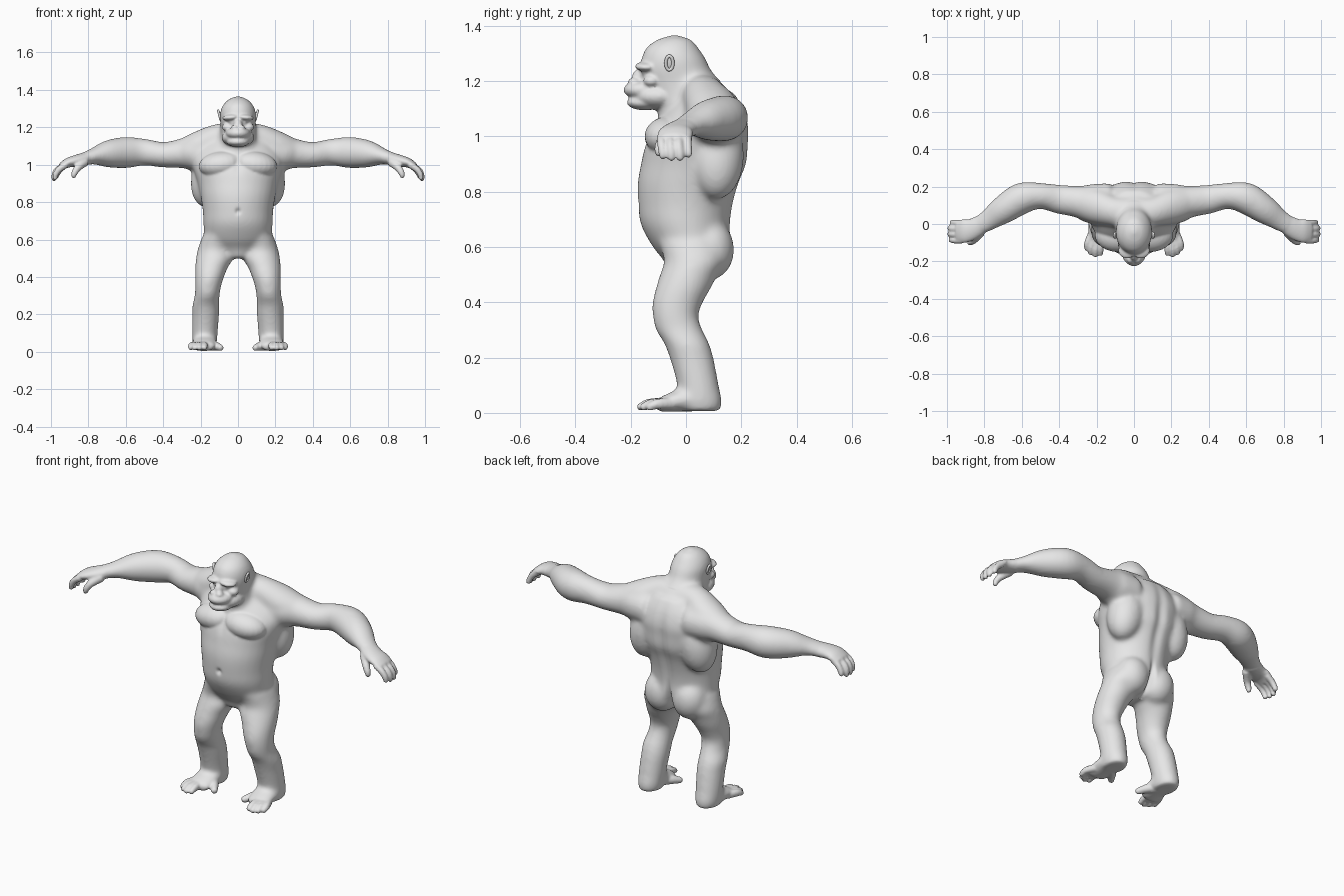
import bpy, bmesh, math
from mathutils import Vector, Matrix

if "Cube" in bpy.data.objects:
    bpy.data.objects.remove(bpy.data.objects["Cube"])

X, Y, Z = Vector((1, 0, 0)), Vector((0, 1, 0)), Vector((0, 0, 1))
skin = bpy.data.materials.new("grey_skin")
skin.diffuse_color = (0.8, 0.8, 0.8, 1)
skin.use_nodes = True
skin.node_tree.nodes["Principled BSDF"].inputs["Base Color"].default_value = skin.diffuse_color


def catmull(p0, p1, p2, p3, t):
    return [0.5 * (2*b + (c-a)*t + (2*a-5*b+4*c-d)*t*t + (3*b-a-3*c+d)*t**3)
            for a, b, c, d in zip(p0, p1, p2, p3)]


def loft(bm, rows, u, axis=None, side=1, cap=0.5, steps=4, n=20):
    """Smooth tube through rows of (x, y, z, radius_u, radius_v)."""
    r = [rows[0]] + list(rows) + [rows[-1]]
    path = [catmull(*r[i:i+4], k/steps) for i in range(len(rows)-1) for k in range(steps)]
    path.append(rows[-1])
    pts = [Vector(p[:3]) for p in path]
    rings, ends = [], []
    for i, p in enumerate(path):
        t = axis or (pts[min(i+1, len(pts)-1)] - pts[max(i-1, 0)]).normalized()
        uu = (u - t * u.dot(t)).normalized()
        v = t.cross(uu)
        ring = [pts[i] + uu*p[3]*math.cos(a) + v*p[4]*math.sin(a)
                for a in (2*math.pi*k/n for k in range(n))]
        rings.append([bm.verts.new((q.x*side, q.y, q.z)) for q in ring])
        if i in (0, len(path)-1):
            q = pts[i] + t * min(p[3:]) * cap * (1 if i else -1)
            ends.append(bm.verts.new((q.x*side, q.y, q.z)))
    for a, b in zip(rings, rings[1:]):
        for k in range(n):
            bm.faces.new((a[k], a[(k+1) % n], b[(k+1) % n], b[k]))
    for k in range(n):
        bm.faces.new((ends[0], rings[0][(k+1) % n], rings[0][k]))
        bm.faces.new((ends[1], rings[-1][k], rings[-1][(k+1) % n]))


def blob(bm, c, r, side=1, rot=0):
    m = Matrix.Translation((c[0]*side, c[1], c[2])) @ Matrix.Rotation(rot*side, 4, 'Y') \
        @ Matrix.Diagonal((*r, 1))
    bmesh.ops.create_uvsphere(bm, u_segments=24, v_segments=16, radius=1, matrix=m)


def fuse(bm, name, voxel, rounds):
    """Blend overlapping volumes into one smooth skin."""
    bmesh.ops.recalc_face_normals(bm, faces=bm.faces)
    me = bpy.data.meshes.new(name)
    bm.to_mesh(me)
    bm.free()
    ob = bpy.data.objects.new(name, me)
    bpy.context.collection.objects.link(ob)
    rm = ob.modifiers.new("blend", 'REMESH')
    rm.mode, rm.voxel_size, rm.use_smooth_shade = 'VOXEL', voxel, True
    sm = ob.modifiers.new("relax", 'SMOOTH')
    sm.factor, sm.iterations = 0.5, rounds
    out = bpy.data.meshes.new_from_object(ob.evaluated_get(bpy.context.evaluated_depsgraph_get()))
    bpy.data.objects.remove(ob)
    return out


# ---- large masses -------------------------------------------------------
bm = bmesh.new()
torso = [(.50, .0, .05, .06), (.55, .02, .13, .1), (.6, .02, .175, .14), (.68, 0, .185, .163),
         (.75, 0, .188, .173), (.83, .01, .2, .185), (.9, .03, .215, .193),
         (.97, .04, .235, .188), (1.03, .055, .24, .175), (1.1, .07, .2, .14), (1.16, .075, .13, .1)]
loft(bm, [(0, cy, z, a, b) for z, cy, a, b in torso], X, Z, cap=0, n=32)
# skull running down into the neck
skull = [(1.05, .05, .14, .15), (1.1, .045, .12, .15), (1.15, .015, .1, .155), (1.2, -.02, .094, .145),
         (1.24, -.04, .097, .13), (1.28, -.045, .096, .117), (1.32, -.05, .08, .095), (1.35, -.042, .052, .064)]
loft(bm, [(0, cy, z, a, b) for z, cy, a, b in skull], X, Z, cap=.4, n=32)

arm = [(.14, .1, 1.06, .12, .1), (.24, .11, 1.063, .105, .095), (.3, .12, 1.06, .086, .08),
       (.4, .132, 1.053, .078, .068), (.5, .15, 1.067, .07, .072), (.6, .137, 1.065, .085, .084),
       (.7, .075, 1.057, .076, .072), (.78, .02, 1.043, .058, .042), (.85, -.02, 1.022, .052, .034)]
leg = [(.62, .1, .02, .09, .12), (.55, .12, .03, .095, .11), (.5, .125, .01, .1, .105),
       (.45, .142, -.01, .088, .1), (.4, .152, -.03, .078, .092), (.35, .16, -.038, .07, .083),
       (.3, .165, -.025, .067, .085), (.25, .172, .003, .072, .082), (.2, .172, .02, .072, .08),
       (.14, .175, .035, .07, .077), (.09, .177, .045, .068, .076), (.04, .178, .05, .065, .082),
       (.006, .178, .05, .058, .075)]
trap = [(0, .06, 1.15, .09, .07), (.1, .065, 1.145, .08, .075), (.2, .095, 1.1, .095, .083),
        (.3, .12, 1.065, .08, .07)]
for s in (1, -1):
    loft(bm, arm, Y, side=s)
    loft(bm, trap, Y, side=s)
    loft(bm, [(x, y, z, a, b) for z, x, y, a, b in leg], X, Z, side=s, cap=0)
    blob(bm, (.085, .085, .59), (.095, .09, .11), s)            # buttock
    blob(bm, (.15, .11, .93), (.1, .1, .16), s, -.2)            # back muscle
    loft(bm, [(.18, .07, .05, .06, .044), (.178, -.02, .046, .068, .042),
              (.188, -.1, .028, .066, .026)], X, -Y, side=s)    # foot
body_mass = fuse(bm, "mass", .011, 12)

# ---- finer features blended on top --------------------------------------
bm = bmesh.new()
bm.from_mesh(body_mass)
blob(bm, (0, -.095, 1.145), (.088, .1, .05))                    # jaw
blob(bm, (0, -.15, 1.168), (.066, .076, .037))                  # upper lip
blob(bm, (0, -.148, 1.122), (.06, .066, .028))                  # lower lip
blob(bm, (0, -.165, 1.215), (.024, .03, .03))                   # nose bridge
for s in (1, -1):
    blob(bm, (.085, -.06, 1.0), (.125, .09, .072), s, .1)       # chest muscle
    blob(bm, (.037, -.142, 1.253), (.048, .043, .017), s, .1)   # brow
    blob(bm, (.036, -.148, 1.232), (.014, .014, .01), s)        # eye
    blob(bm, (.055, -.125, 1.2), (.032, .03, .022), s)          # cheek
    blob(bm, (.018, -.19, 1.197), (.02, .021, .015), s)         # nostril wing
    # palm, fingers and thumb
    loft(bm, [(.82, -.005, 1.03, .052, .036), (.87, -.03, 1.02, .058, .031),
              (.91, -.038, 1.01, .064, .026), (.945, -.04, .99, .058, .02)], Y, side=s)
    for k in range(4):
        y, d = -.088 + .031*k, (.006, 0, 0, .012)[k]
        loft(bm, [(.92, y, 1.0, .018, .018), (.965 - d, y, .973, .017, .017),
                  (.983 - d, y+.003, .942, .015, .015), (.984 - d, y+.005, .915 + d, .012, .012)],
             Y, side=s, n=12)
    loft(bm, [(.82, -.045, 1.015, .026, .026), (.855, -.085, .985, .02, .02),
              (.875, -.098, .955, .017, .017), (.88, -.098, .932, .012, .012)], Y, side=s, n=12)
    # toes, with the big toe splayed inward
    for x, y in ((.178, -.165), (.205, -.172), (.23, -.16), (.25, -.138)):
        loft(bm, [(x*.6+.075, y+.09, .034, .02, .022), (x, y+.035, .032, .017, .019),
                  (x+.002, y, .018, .013, .013)], X, side=s, n=12)
    loft(bm, [(.155, .0, .035, .03, .03), (.118, -.045, .03, .024, .024),
              (.088, -.085, .019, .016, .016)], X, side=s, n=12)
me = fuse(bm, "ape_body", .0062, 5)

# ---- sculpted grooves: spine, navel, chest centre, pelvis cleft ----------
def bump(d, w):
    return math.exp(-(d/w)**2)


for v in me.vertices:
    x, y, z = v.co
    if y > .05 and z < 1.2:
        v.co.y -= .014*bump(x, .03)*bump(z-.88, .22)
        v.co.y -= .03*bump(x, .014)*bump(z-.58, .07)
    elif y < -.08 and .6 < z < 1.08:
        v.co.y += .012*bump(x, .013)*bump(z-.75, .015)
        v.co.y += .006*bump(x, .02)*bump(z-1.0, .05)
    v.co.z = max(v.co.z, .0)
me.materials.clear()
me.materials.append(skin)
for p in me.polygons:
    p.use_smooth = True
    p.material_index = 0
body = bpy.data.objects.new("ape_body", me)
bpy.context.collection.objects.link(body)

# ---- ears: curled rim around a shallow bowl ------------------------------
for s, name in ((1, "left_ear"), (-1, "right_ear")):
    bm = bmesh.new()
    rim = [(.1 + .006*math.sin(a), -.06 + .013*math.cos(a), 1.265 + .025*math.sin(a), .006, .006)
           for a in (math.radians(d) for d in range(-80, 281, 30))]
    loft(bm, rim, X, side=s, n=10)
    blob(bm, (.096, -.06, 1.265), (.006, .013, .025), s, .2)
    bmesh.ops.recalc_face_normals(bm, faces=bm.faces)
    em = bpy.data.meshes.new(name)
    bm.to_mesh(em)
    bm.free()
    em.materials.append(skin)
    for p in em.polygons:
        p.use_smooth = True
    bpy.context.collection.objects.link(bpy.data.objects.new(name, em))
